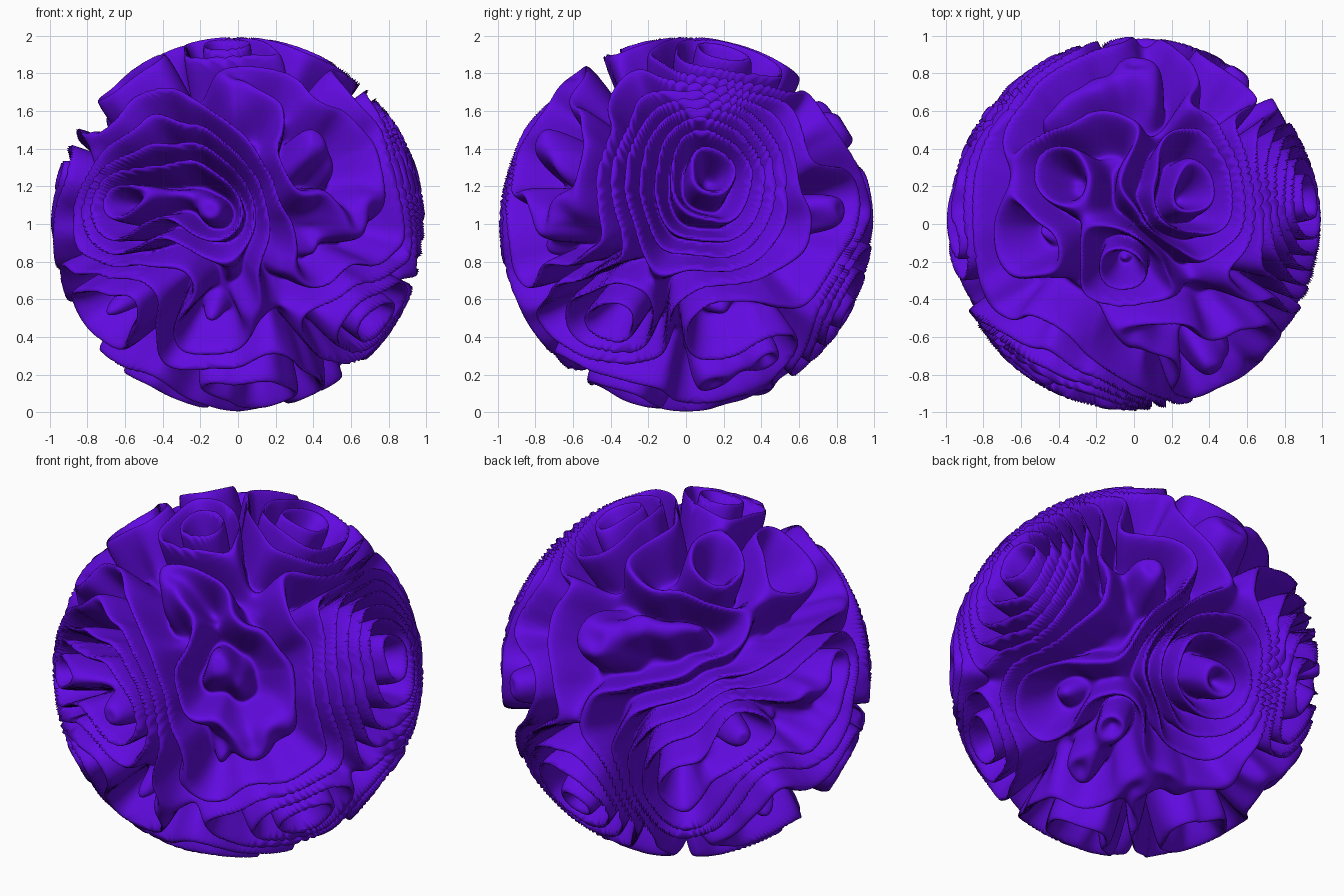
import bpy, bmesh, math
from mathutils import Vector, noise

if "Cube" in bpy.data.objects:
    bpy.data.objects.remove(bpy.data.objects["Cube"])

DEPTH = 0.28          # height from valley to crest
SEGMENTS, RINGS = 512, 256


def view_dir(u, v, sx, sy, sz):
    """Direction of a point seen at (u, v) from a camera on corner (sx, sy, sz)."""
    d = Vector((sx * 0.64, sy * 0.64, sz * 0.42)).normalized()
    right = Vector((0, 0, 1)).cross(d).normalized()
    up = d.cross(right)
    w = math.sqrt(max(0.0, 1 - u * u - v * v))
    return right * u + up * v + d * w


# Ring centres: direction, number of ripples, angular spread
hills = [
    (Vector((-0.12, -0.99, 0.07)), 5.0, 0.25),   # front nest of rings
    (Vector((-0.68, -0.73, 0.10)), 4.2, 0.24),   # front left funnel
    (Vector((0.50, -0.64, -0.58)), 2.2, 0.25),   # front lower right
    (Vector((0.13, -0.78, 0.60)), 1.0, 0.13),    # front upper bump
    (Vector((0.55, -0.74, 0.40)), -1.2, 0.30),
    (Vector((-0.25, -0.76, -0.60)), 1.5, 0.17),
    (Vector((0.96, 0.13, 0.26)), 7.0, 0.34),     # right nest of rings
    (Vector((0.78, -0.37, -0.50)), 2.4, 0.20),   # lower right tubes
    (Vector((0.50, 0.48, -0.72)), 1.6, 0.15),
    (Vector((0.50, 0.12, -0.86)), 1.6, 0.15),
    (Vector((0.64, 0.68, -0.35)), 1.5, 0.16),
    (Vector((-0.47, 0.22, 0.85)), 1.7, 0.17),    # top tubes
    (Vector((0.38, 0.22, 0.90)), -2.4, 0.24),
    (Vector((0.00, -0.27, 0.96)), 2.2, 0.19),
    (view_dir(-0.25, -0.68, -1, 1, 1), 5.0, 0.28),   # back left nests
    (view_dir(0.16, -0.36, -1, 1, 1), 4.0, 0.20),
    (view_dir(0.61, -0.36, -1, 1, 1), 3.5, 0.22),
    (view_dir(0.77, 0.06, -1, 1, 1), 2.0, 0.17),
    (view_dir(-0.50, 0.17, -1, 1, 1), -1.5, 0.32),
    (view_dir(0.30, 0.38, 1, 1, -1), 1.4, 0.15),     # back right
    (view_dir(0.70, -0.12, 1, 1, -1), -3.0, 0.35),
    (Vector((-0.35, 0.10, -0.93)), 2.5, 0.25),       # underside
]
hills = [(d.normalized(), a, 1 / (s * s)) for d, a, s in hills]


def phase(p):
    """Smooth hilly field; every whole number of it becomes a crest line."""
    f = 0.3 + 1.6 * noise.noise(p * 1.7 + Vector((3.1, 1.7, 5.3)))
    f += 0.5 * noise.noise(p * 4.0)
    for d, amount, k in hills:
        f += amount * math.exp(-k * (1 - p.dot(d)))
    return f


# Ball rippled by nested rings
bm = bmesh.new()
bmesh.ops.create_uvsphere(bm, u_segments=SEGMENTS, v_segments=RINGS, radius=1)
for v in bm.verts:
    p = v.co.normalized()
    wave = 0.5 - 0.5 * math.cos(2 * math.pi * phase(p))
    v.co = p * (0.995 - DEPTH * wave)
for face in bm.faces:
    face.smooth = True
mesh = bpy.data.meshes.new("rippled_ball")
bm.to_mesh(mesh)
bm.free()
ball = bpy.data.objects.new("rippled_ball", mesh)
ball.location = (0, 0, 1)
bpy.context.collection.objects.link(ball)

# Violet finish
violet = bpy.data.materials.new("violet")
violet.diffuse_color = (0.12, 0.003, 0.75, 1)
violet.use_nodes = True
violet.node_tree.nodes["Principled BSDF"].inputs["Base Color"].default_value = violet.diffuse_color
mesh.materials.append(violet)
